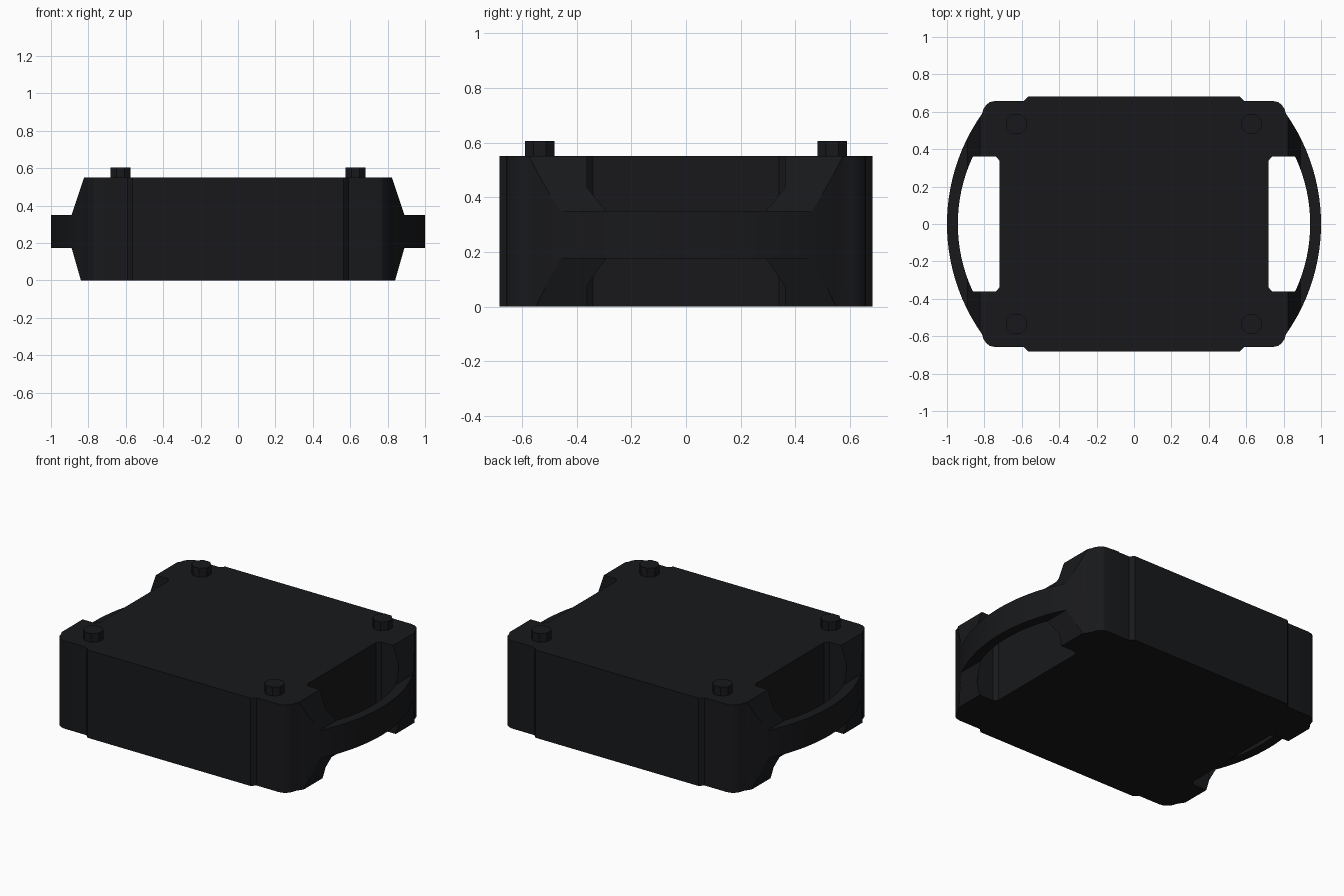
import bpy, bmesh
from math import sqrt, radians
from mathutils import Vector

if "Cube" in bpy.data.objects:
    bpy.data.objects.remove(bpy.data.objects["Cube"])

dark = bpy.data.materials.new("dark_plastic")
dark.diffuse_color = (0.009, 0.0095, 0.011, 1)
dark.use_nodes = True
dark.node_tree.nodes["Principled BSDF"].inputs["Base Color"].default_value = dark.diffuse_color


def prism(name, points, direction):
    """Extrude a closed outline of 3D points along a direction."""
    bm = bmesh.new()
    face = bm.faces.new([bm.verts.new(p) for p in points])
    new = bmesh.ops.extrude_face_region(bm, geom=[face])["geom"]
    bmesh.ops.translate(bm, vec=Vector(direction),
                        verts=[v for v in new if isinstance(v, bmesh.types.BMVert)])
    bmesh.ops.recalc_face_normals(bm, faces=bm.faces)
    mesh = bpy.data.meshes.new(name)
    bm.to_mesh(mesh)
    bm.free()
    obj = bpy.data.objects.new(name, mesh)
    bpy.context.collection.objects.link(obj)
    mesh.materials.append(dark)
    return obj


def apply_boolean(obj, cutter, operation):
    cutter.hide_render = True
    mod = obj.modifiers.new("cut", 'BOOLEAN')
    mod.operation, mod.object, mod.solver = operation, cutter, 'EXACT'
    bpy.context.view_layer.objects.active = obj
    bpy.ops.object.modifier_apply(modifier=mod.name)
    bpy.data.objects.remove(cutter)


def smooth(obj, angle=20):
    bpy.ops.object.select_all(action='DESELECT')
    obj.select_set(True)
    bpy.context.view_layer.objects.active = obj
    bpy.ops.object.shade_smooth_by_angle(angle=radians(angle))


def arc(radius, x_mid, y_max, steps):
    """Arc bulging to x_mid, from -y_max up to y_max."""
    ys = [y_max * (2 * i / steps - 1) for i in range(steps + 1)]
    return [(x_mid - radius + sqrt(radius ** 2 - y * y), y) for y in ys]


# Body and handles: plan outline with a wider middle band and bowed ends
corner = [(0.805, 0.615), (0.79, 0.637), (0.77, 0.652), (0.74, 0.658),
          (0.59, 0.658), (0.565, 0.683)]
right = [(x, -y) for x, y in reversed(corner)] + arc(1.02, 1.0, 0.59, 24) + corner
outline = right + [(-x, -y) for x, y in right]
body = prism("case_body", [(x, y, 0) for x, y in outline], (0, 0, 0.55))

# Side silhouette: sloped ends above and below the handles
side = [(0.84, 0), (0.89, 0.175), (1.05, 0.175), (1.05, 0.35), (0.89, 0.35),
        (0.823, 0.55), (0.82, 0.6)]
side = [(0.83, -0.05)] + side
sil = side + [(-x, z) for x, z in reversed(side)]
apply_boolean(body, prism("silhouette_cutter", [(x, -1, z) for x, z in sil], (0, 2, 0)),
              'INTERSECT')

# Hand openings behind each handle
slot = [(0.74, 0.362), (0.72, 0.34), (0.72, -0.34), (0.74, -0.362)]
slot += arc(0.85, 0.942, 0.362, 16)
for s in (1, -1):
    cutter = prism("slot_cutter", [(s * x, y, -0.1) for x, y in slot], (0, 0, 0.8))
    apply_boolean(body, cutter, 'DIFFERENCE')
smooth(body)

# Corner pegs on the top
for sx in (1, -1):
    for sy in (1, -1):
        bpy.ops.mesh.primitive_cylinder_add(vertices=8, radius=0.058, depth=0.075,
                                            location=(sx * 0.628, sy * 0.535, 0.5675),
                                            rotation=(0, 0, radians(22.5)))
        peg = bpy.context.object
        peg.name = f"top_peg_{'right' if sx > 0 else 'left'}_{'back' if sy > 0 else 'front'}"
        peg.data.materials.append(dark)
